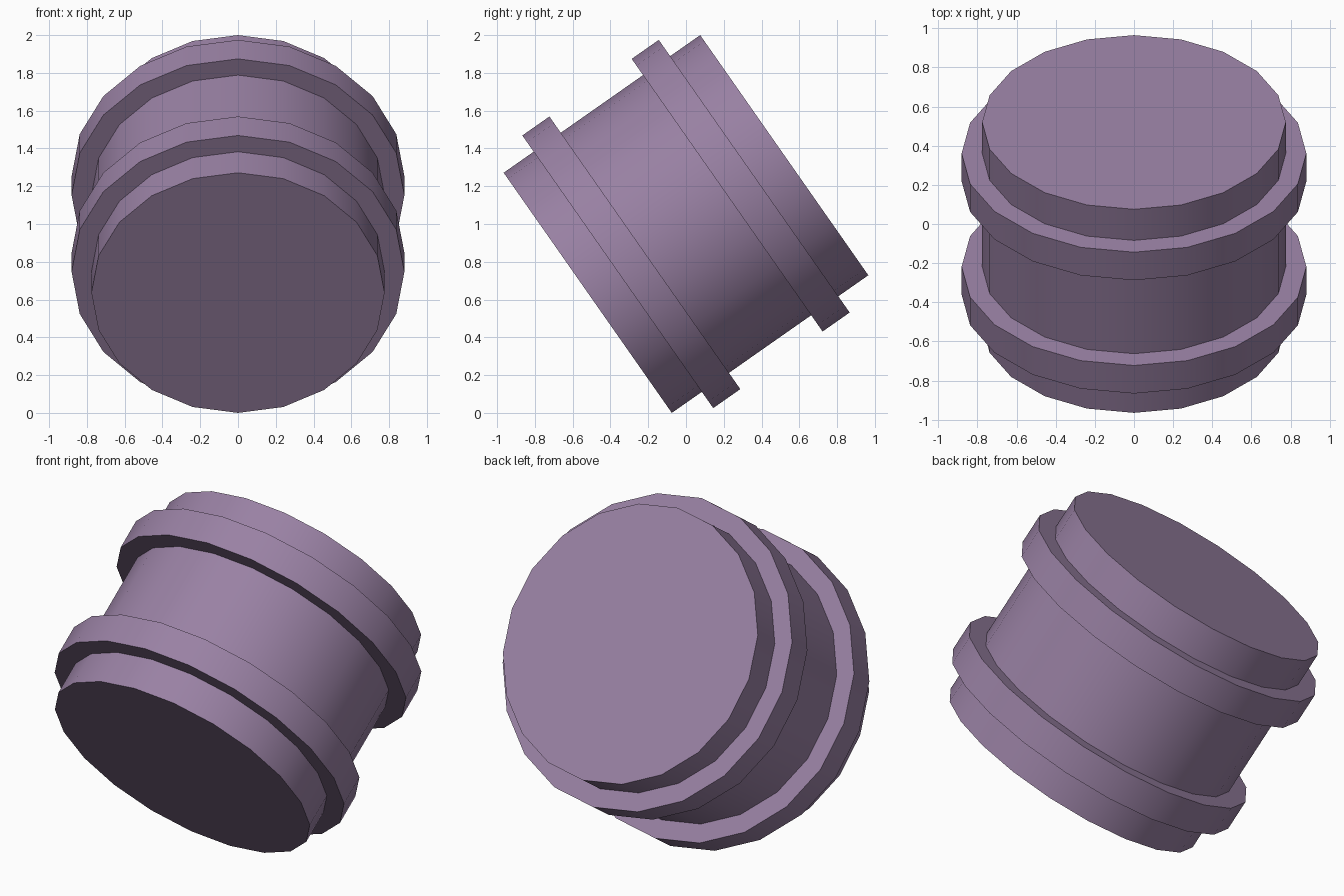
import bpy, bmesh, math

if "Cube" in bpy.data.objects:
    bpy.data.objects.remove(bpy.data.objects["Cube"])

SIDES = 20
R_BODY, R_BAND = 0.776, 0.881
HALF = 0.635                      # half the barrel length
BAND_IN, BAND_OUT = 0.266, 0.441  # band edges measured from the middle

# half profile (radius, height), mirrored to the other end
upper = [(R_BODY, BAND_IN), (R_BAND, BAND_IN), (R_BAND, BAND_OUT),
         (R_BODY, BAND_OUT), (R_BODY, HALF)]
profile = [(r, -h) for r, h in reversed(upper)] + upper

# barrel with two raised bands, lathed around its axis
bm = bmesh.new()
rings = []
for r, h in profile:
    rings.append([bm.verts.new((r * math.cos(2 * math.pi * i / SIDES),
                                r * math.sin(2 * math.pi * i / SIDES), h))
                  for i in range(SIDES)])
for a, b in zip(rings, rings[1:]):
    for i in range(SIDES):
        j = (i + 1) % SIDES
        bm.faces.new((a[i], a[j], b[j], b[i]))

# flat end caps
bm.faces.new(rings[0][::-1])
bm.faces.new(rings[-1])
bmesh.ops.recalc_face_normals(bm, faces=bm.faces)

mesh = bpy.data.meshes.new("banded_barrel")
bm.to_mesh(mesh)
bm.free()
barrel = bpy.data.objects.new("banded_barrel", mesh)
bpy.context.collection.objects.link(barrel)

# tilt the barrel back so its axis rises 35 degrees towards +y
barrel.location = (0, 0, 1)
barrel.rotation_euler = (math.radians(-55), 0, 0)

# smooth sides, sharp rims
bpy.context.view_layer.objects.active = barrel
barrel.select_set(True)
bpy.ops.object.shade_smooth_by_angle(angle=math.radians(30))

# muted purple
mat = bpy.data.materials.new("muted_purple")
mat.diffuse_color = (0.32, 0.22, 0.37, 1)
mat.use_nodes = True
mat.node_tree.nodes["Principled BSDF"].inputs["Base Color"].default_value = mat.diffuse_color
mesh.materials.append(mat)
